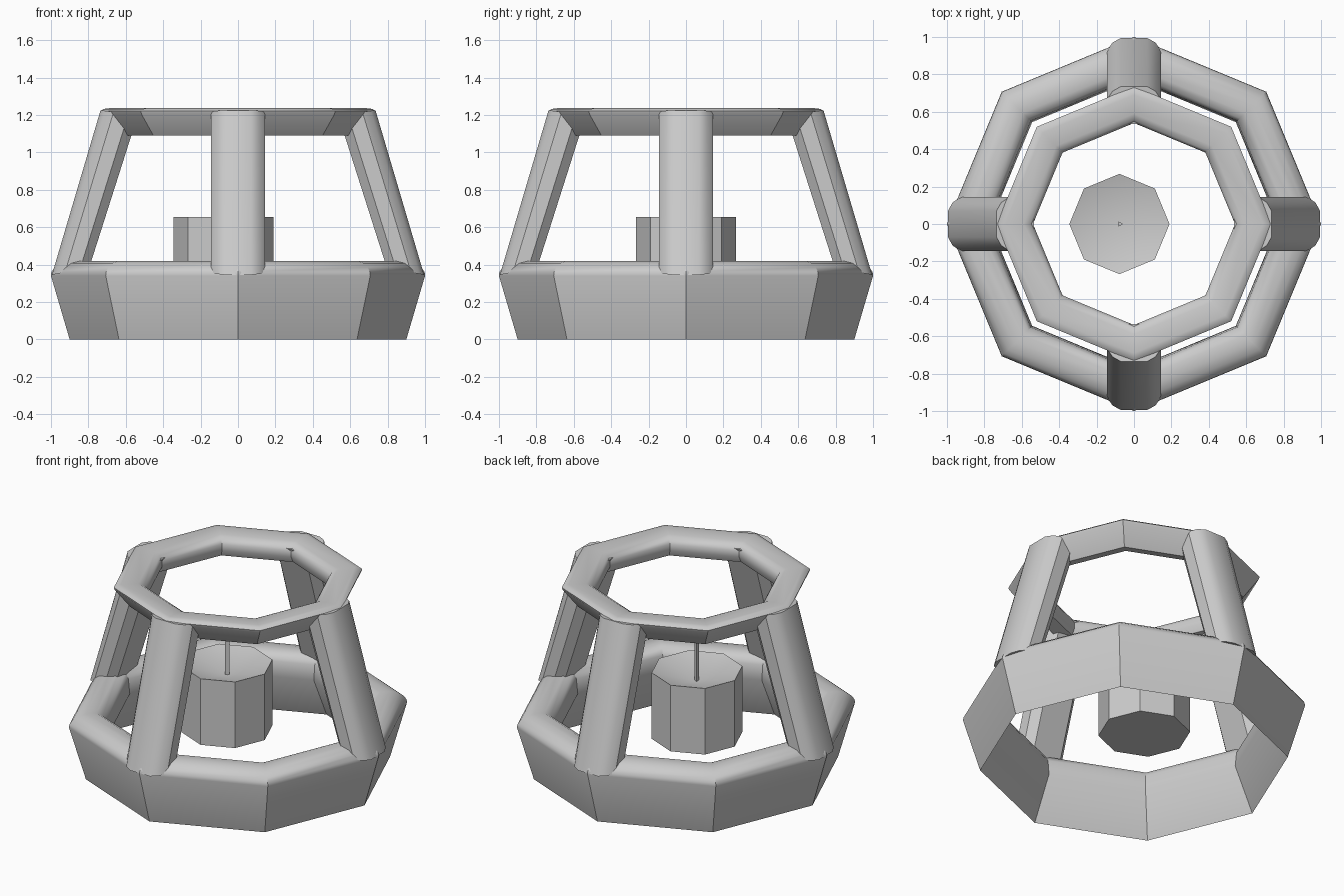
import bpy, bmesh
from math import cos, sin, pi, radians

if "Cube" in bpy.data.objects:
    bpy.data.objects.remove(bpy.data.objects["Cube"])


def make(name, loops, closed=False, caps=True, smooth=35):
    """Skin a list of equal-length point loops into one mesh object."""
    bm = bmesh.new()
    rows = [[bm.verts.new(p) for p in loop] for loop in loops]
    n = len(rows[0])
    for i in range(len(rows) if closed else len(rows) - 1):
        a, b = rows[i], rows[(i + 1) % len(rows)]
        for j in range(n):
            k = (j + 1) % n
            bm.faces.new((a[j], a[k], b[k], b[j]))
    if caps and not closed:
        bm.faces.new(rows[0])
        bm.faces.new(rows[-1])
    bmesh.ops.remove_doubles(bm, verts=bm.verts, dist=1e-5)
    bmesh.ops.recalc_face_normals(bm, faces=bm.faces)
    me = bpy.data.meshes.new(name)
    bm.to_mesh(me)
    bm.free()
    ob = bpy.data.objects.new(name, me)
    bpy.context.collection.objects.link(ob)
    bpy.ops.object.select_all(action='DESELECT')
    ob.select_set(True)
    bpy.context.view_layer.objects.active = ob
    bpy.ops.object.shade_smooth_by_angle(angle=radians(smooth))
    return ob


def octagon_ring(name, profile):
    """Sweep an (r, z) profile round eight corners."""
    make(name, [[(r * cos(i * pi / 4), r * sin(i * pi / 4), z) for r, z in profile]
                for i in range(8)], closed=True)


# Base ring: wedge-shaped section with a knife-edge foot and rounded rim
octagon_ring("base_ring", [(.9, 0), (1, .34), (.998, .36), (.98, .385), (.95, .408),
                           (.9, .42), (.84, .42), (.80, .40), (.78, .365), (.77, .27)])

# Top ring
octagon_ring("top_ring", [(.64, 1.09), (.73, 1.205), (.735, 1.22), (.72, 1.232),
                          (.69, 1.236), (.59, 1.232), (.555, 1.215), (.54, 1.19),
                          (.54, 1.15), (.56, 1.11)])

# Four leaning posts with chamfered section
section = [(0, .07), (-.025, .115), (-.07, .145), (-.15, .145), (-.20, .10),
           (-.20, -.10), (-.15, -.145), (-.07, -.145), (-.025, -.115), (0, -.07)]
for q, side in enumerate(("right", "back", "left", "front")):
    c, s = cos(q * pi / 2), sin(q * pi / 2)
    loops = []
    for r, z, tilt in ((.995, .345, -.2), (.735, 1.225, .12)):
        loops.append([((r + d) * c - t * s, (r + d) * s + t * c,
                       z + (tilt * d if z > 1 else -.2 * d)) for d, t in section])
    make(side + "_post", loops)

# Candle with a dished top
cx = -.078


def disc(r, z, n=8, x0=cx):
    return [(x0 + r * cos(i * 2 * pi / n), r * sin(i * 2 * pi / n), z) for i in range(n)]


make("candle", [disc(0, .23), disc(.268, .23), disc(.268, .655), disc(0, .58)], caps=False)

# Wick
make("wick", [disc(.016, .57, 3, -.075), disc(.016, .86, 3, -.075)])
